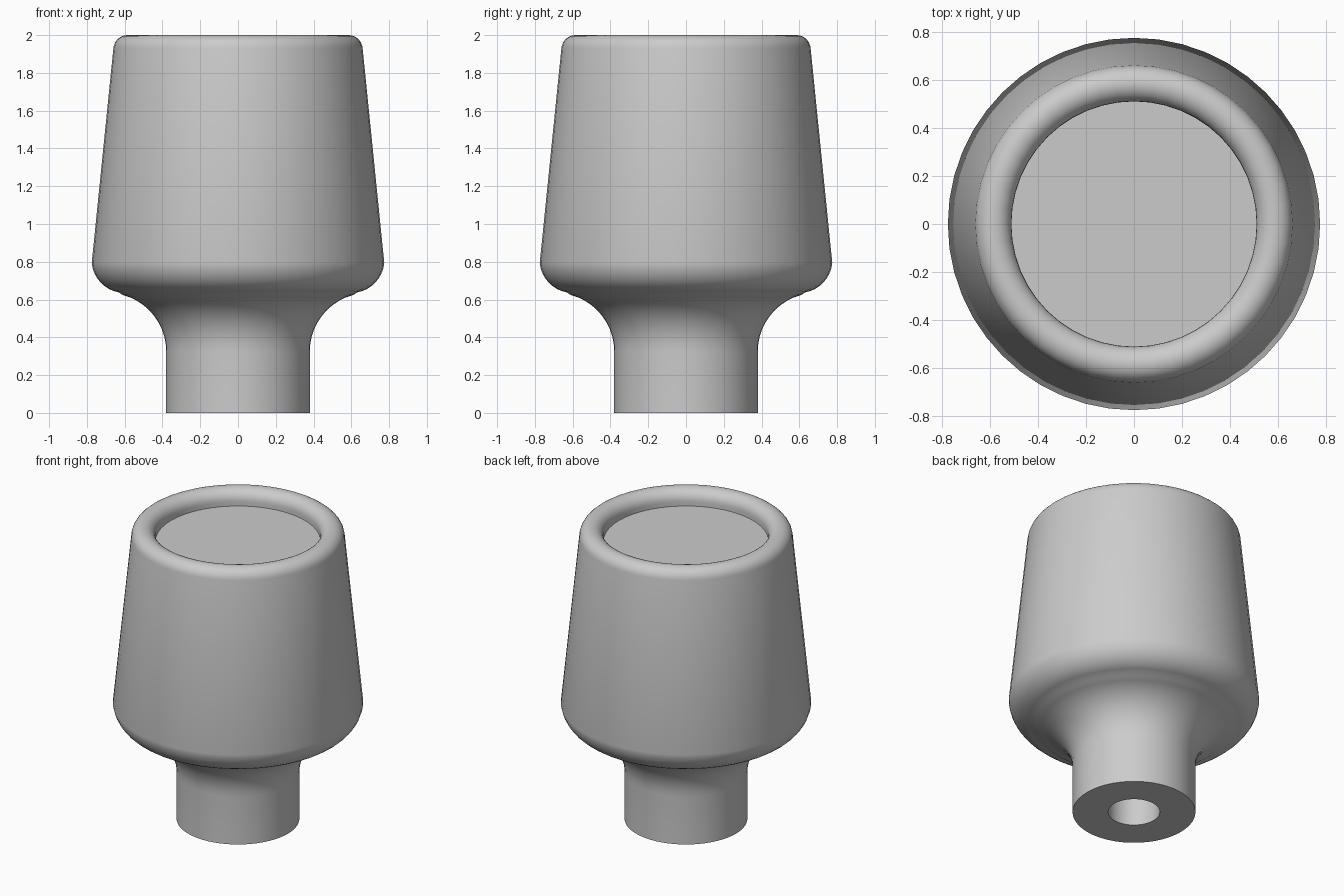
import bpy, bmesh, math

cube = bpy.data.objects.get("Cube")
if cube:
    bpy.data.objects.remove(cube, do_unlink=True)

SEGMENTS = 48


def arc(cx, cz, radius, start, end, steps):
    """Points (r, z) along an arc, angles in degrees."""
    angles = [math.radians(start + (end - start) * i / steps) for i in range(steps + 1)]
    return [(cx + radius * math.cos(a), cz + radius * math.sin(a)) for a in angles]


def lathe(name, profile, material):
    """Spin a profile of (r, z) points around the z axis."""
    bm = bmesh.new()
    verts = [bm.verts.new((r, 0, z)) for r, z in profile]
    edges = [bm.edges.new(pair) for pair in zip(verts, verts[1:])]
    bmesh.ops.spin(bm, geom=verts + edges, cent=(0, 0, 0), axis=(0, 0, 1),
                   angle=math.tau, steps=SEGMENTS, use_merge=True)
    bmesh.ops.remove_doubles(bm, verts=bm.verts, dist=0.0005)
    bmesh.ops.recalc_face_normals(bm, faces=bm.faces)
    mesh = bpy.data.meshes.new(name)
    bm.to_mesh(mesh)
    bm.free()
    obj = bpy.data.objects.new(name, mesh)
    bpy.context.collection.objects.link(obj)
    mesh.materials.append(material)
    bpy.ops.object.select_all(action="DESELECT")
    obj.select_set(True)
    bpy.context.view_layer.objects.active = obj
    bpy.ops.object.shade_smooth_by_angle(angle=math.radians(30))
    return obj


grey = bpy.data.materials.new("light grey")
grey.use_nodes = True
grey.diffuse_color = (0.6, 0.6, 0.6, 1)
grey.node_tree.nodes["Principled BSDF"].inputs["Base Color"].default_value = (0.6, 0.6, 0.6, 1)

# Closed profile, from the end of the bore to the centre of the top recess
profile = [(0, 0.4), (0.16, 0.4), (0.16, 0), (0.38, 0)]   # bore and foot
profile += arc(0.69, 0.325, 0.31, 180, 105, 10)           # flared neck
profile += arc(0.60, 0.81, 0.175, -80, -5, 8)             # rounded shoulder
profile += arc(0.585, 1.925, 0.075, 5, 180, 14)           # tapered wall into rolled rim
profile += [(0.51, 1.895), (0, 1.895)]                    # recessed top
lathe("knob_body", profile, grey)
